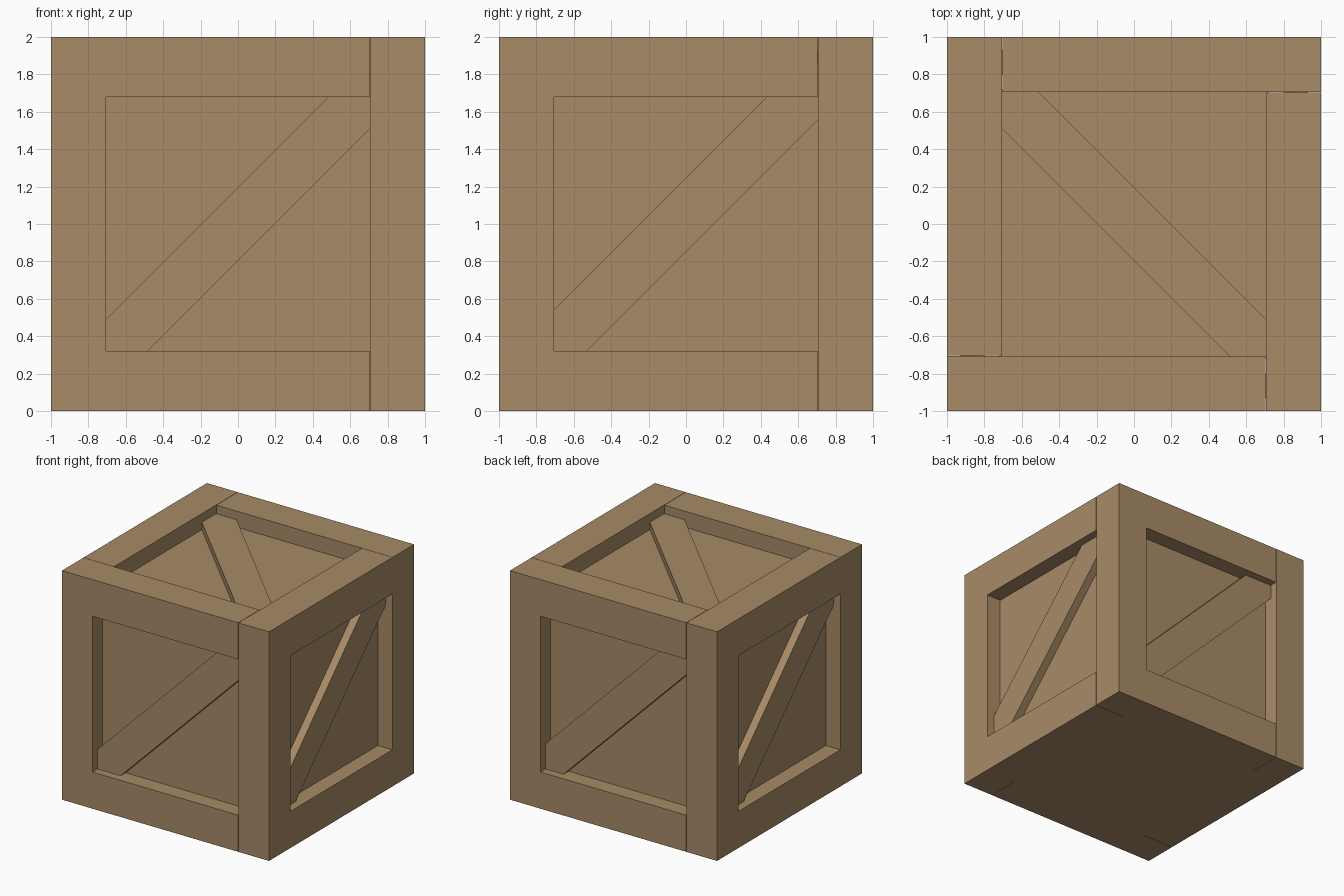
import bpy, bmesh
from math import radians
from mathutils import Matrix

cube = bpy.data.objects.get("Cube")
if cube:
    bpy.data.objects.remove(cube, do_unlink=True)

# One plain wood colour
wood = bpy.data.materials.new("brown_wood")
wood.use_nodes = True
COLOUR = (0.392, 0.258, 0.136, 1)
wood.diffuse_color = COLOUR
wood.node_tree.nodes["Principled BSDF"].inputs["Base Color"].default_value = COLOUR

HALF = 0.705      # half width of each opening
HALF_V = 0.68     # half height of the side openings
BRACE = 0.1975    # half of the brace's width along an axis
GAP = 0.003       # thin joint between neighbouring frames


def prism(name, outline, low, high, matrix):
    """Extrude a flat outline outward from low to high, then place it."""
    bm = bmesh.new()
    face = bm.faces.new([bm.verts.new((u, v, low)) for u, v in outline])
    top = bmesh.ops.extrude_face_region(bm, geom=[face])["geom"]
    bmesh.ops.translate(bm, vec=(0, 0, high - low),
                        verts=[g for g in top if isinstance(g, bmesh.types.BMVert)])
    bmesh.ops.recalc_face_normals(bm, faces=bm.faces)
    mesh = bpy.data.meshes.new(name)
    bm.to_mesh(mesh)
    bm.free()
    mesh.materials.append(wood)
    obj = bpy.data.objects.new(name, mesh)
    obj.matrix_world = matrix
    bpy.context.collection.objects.link(obj)


def rectangle(u, v):
    return [(-u, -v), (u, -v), (u, v), (-u, v)]


def diagonal(u, v, shift=0):
    """Rising diagonal board with its ends trimmed to the opening's corners."""
    return [(-u, -v), (BRACE - v - shift, -v), (u, u + shift - BRACE),
            (u, v), (v - shift - BRACE, v), (-u, BRACE - u + shift)]


# Each side frame butts against the next one around the crate
end = HALF - GAP
frame = [(-1, -1), (end, -1), (end, -HALF_V), (-HALF, -HALF_V),
         (-HALF, HALF_V), (end, HALF_V), (end, 1), (-1, 1)]

centre = Matrix.Translation((0, 0, 1))
for i, side in enumerate(("front", "left", "back", "right")):
    place = centre @ Matrix.Rotation(radians(90 * i), 4, "Z") @ Matrix.Rotation(radians(90), 4, "X")
    prism(side + "_frame", frame, HALF, 1, place)
    prism(side + "_panel", rectangle(HALF + 0.015, HALF_V + 0.02), 0.8, 0.86, place)
    prism(side + "_brace", diagonal(HALF, HALF_V, 0 if i == 0 else 0.05), 0.85, 0.93, place)

# Recessed lid with its brace, and a flush floor
turned = centre @ Matrix.Rotation(radians(90), 4, "Z")
prism("top_panel", rectangle(HALF + 0.015, HALF + 0.015), 0.8, 0.86, centre)
prism("top_brace", diagonal(HALF, HALF), 0.85, 0.925, turned)
prism("floor", rectangle(HALF, HALF), -1, -0.9, centre)
